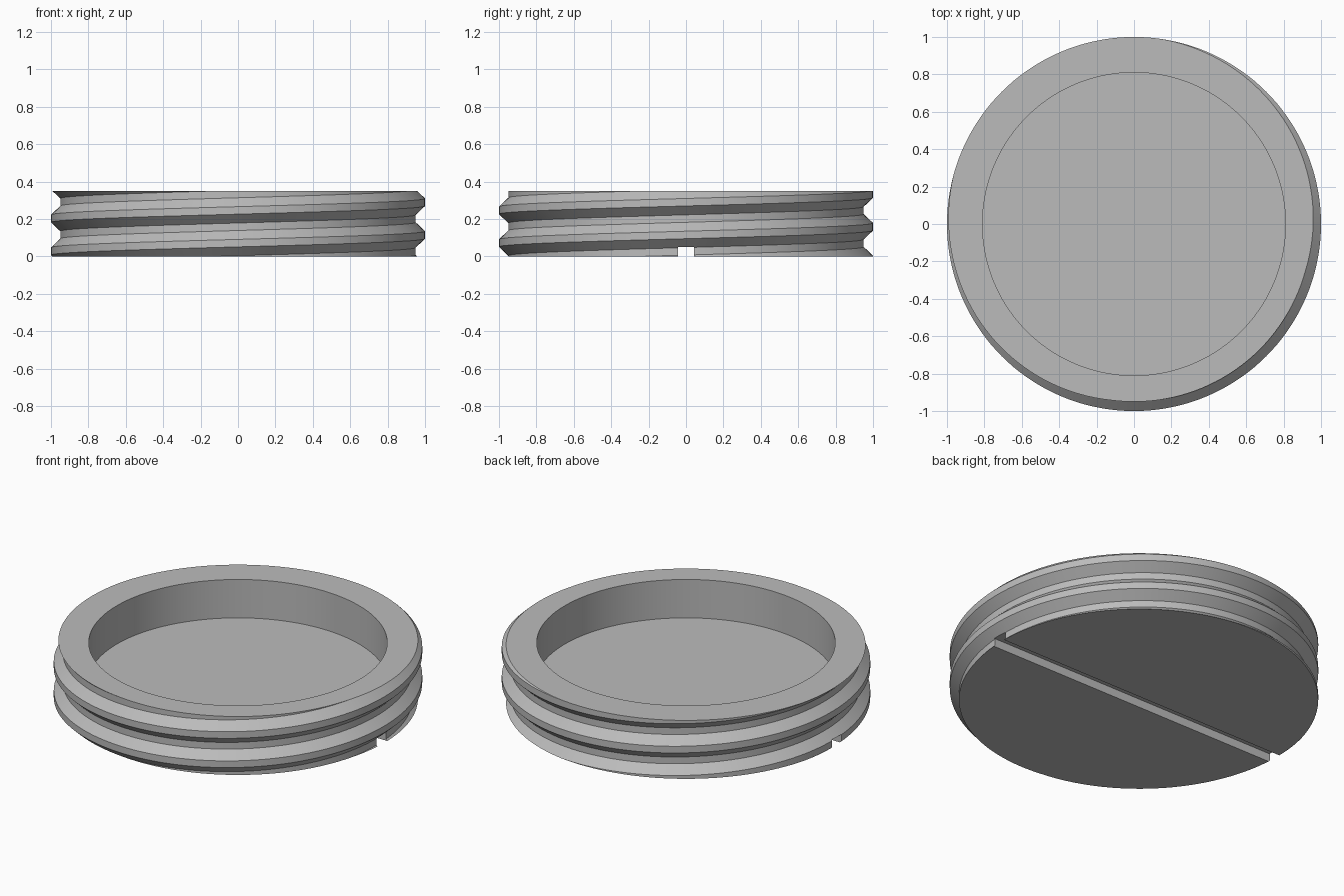
import bpy, bmesh
from math import pi, cos, sin, radians

cube = bpy.data.objects.get("Cube")
if cube:
    bpy.data.objects.remove(cube, do_unlink=True)

HEIGHT, PITCH, SEGMENTS = 0.35, 0.175, 144
CREST_R, ROOT_R, POCKET_R = 1.0, 0.95, 0.81
FLOOR_Z, SLOT_WIDTH, SLOT_DEPTH = 0.12, 0.088, 0.05

grey = bpy.data.materials.new("plain grey")
grey.use_nodes = True
colour = (0.5, 0.5, 0.5, 1)
grey.diffuse_color = colour
grey.node_tree.nodes["Principled BSDF"].inputs["Base Color"].default_value = colour

# Threaded body: one pitch of the thread profile swept along a helix
crest, root = 0.02, 0.0675
profile = [(CREST_R, -crest), (CREST_R, crest), (ROOT_R, root),
           (ROOT_R, PITCH - root), (CREST_R, PITCH - crest)]
bm = bmesh.new()
previous = None
for step in range(6 * SEGMENTS + 1):
    angle = 2 * pi * step / SEGMENTS
    rise = 0.115 + PITCH * (step / SEGMENTS - 3)
    ring = [bm.verts.new((r * cos(angle), r * sin(angle), z + rise)) for r, z in profile]
    if previous:
        for j in range(len(profile) - 1):
            bm.faces.new((previous[j], ring[j], ring[j + 1], previous[j + 1]))
    previous = ring
bmesh.ops.remove_doubles(bm, verts=bm.verts, dist=0.0001)

# Trim the thread flat at both ends and cap it
for z, side in ((0, -1), (HEIGHT, 1)):
    bmesh.ops.bisect_plane(bm, geom=bm.verts[:] + bm.edges[:] + bm.faces[:], dist=1e-6,
                           plane_co=(0, 0, z), plane_no=(0, 0, side), clear_outer=True)
    rim = [e for e in bm.edges if e.is_boundary and all(abs(v.co.z - z) < 1e-4 for v in e.verts)]
    bmesh.ops.edgeloop_fill(bm, edges=rim)
bmesh.ops.recalc_face_normals(bm, faces=bm.faces)
mesh = bpy.data.meshes.new("threaded_plug")
bm.to_mesh(mesh)
bm.free()
plug = bpy.data.objects.new("threaded_plug", mesh)
bpy.context.collection.objects.link(plug)
mesh.materials.append(grey)


def cut(cutter, name):
    """Subtract the cutter from the plug and discard it."""
    cutter.name = name
    cutter.hide_render = True
    cutter.data.materials.append(grey)
    mod = plug.modifiers.new(name, "BOOLEAN")
    mod.operation, mod.solver, mod.object = "DIFFERENCE", "EXACT", cutter
    bpy.ops.object.select_all(action="DESELECT")
    plug.select_set(True)
    bpy.context.view_layer.objects.active = plug
    bpy.ops.object.modifier_apply(modifier=name)
    bpy.data.objects.remove(cutter, do_unlink=True)


# Round pocket in the top
bpy.ops.mesh.primitive_cylinder_add(vertices=SEGMENTS, radius=POCKET_R, depth=1,
                                    location=(0, 0, FLOOR_Z + 0.5))
cut(bpy.context.object, "pocket_cutter")

# Screwdriver slot across the underside
bpy.ops.mesh.primitive_cube_add(size=1, location=(0, 0, 0))
slot = bpy.context.object
slot.scale = (3, SLOT_WIDTH, 2 * SLOT_DEPTH)
cut(slot, "slot_cutter")

bpy.ops.object.shade_smooth_by_angle(angle=radians(25))
